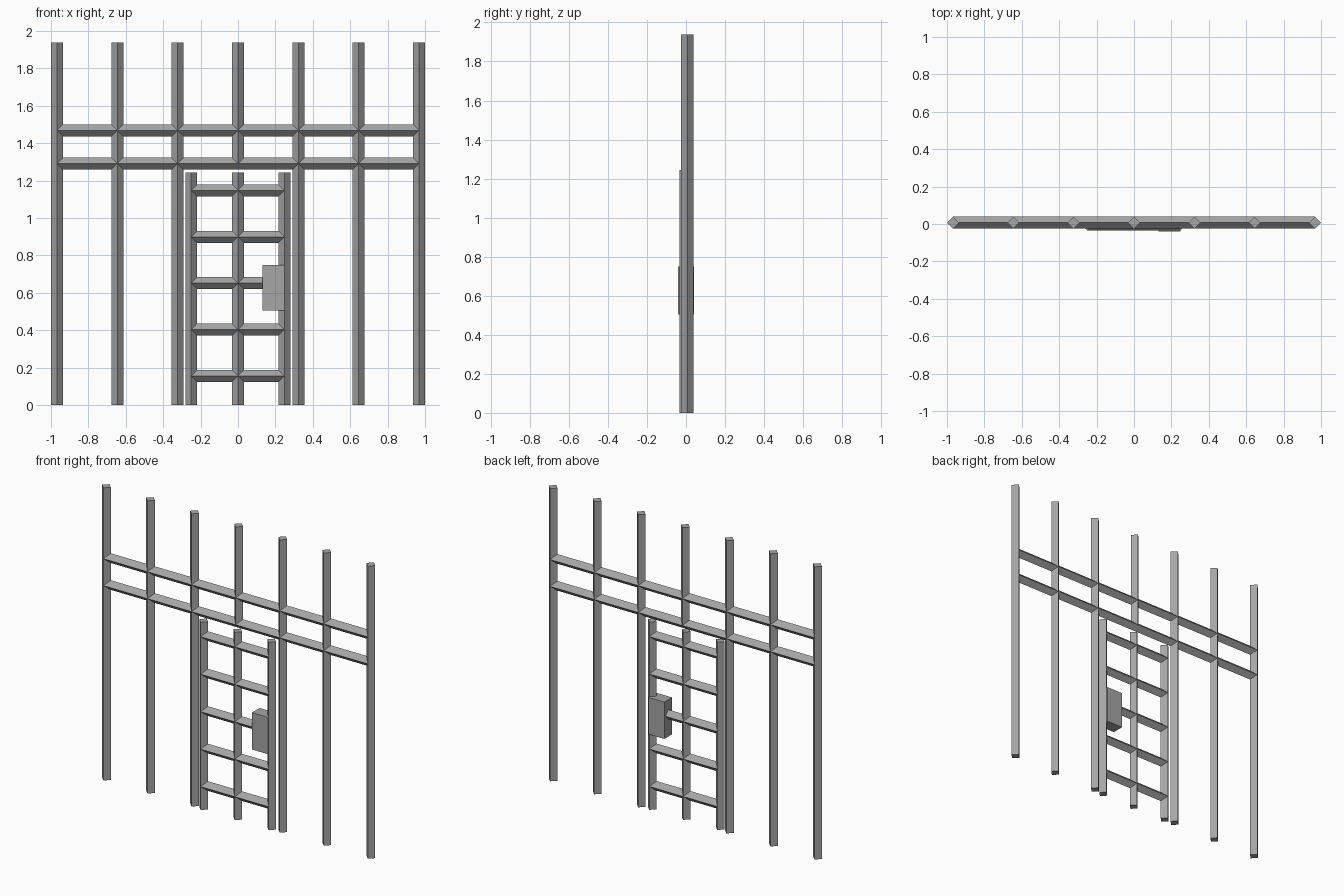
import bpy
import math
from mathutils import Vector

cube = bpy.data.objects.get("Cube")
if cube:
    bpy.data.objects.remove(cube, do_unlink=True)

steel = bpy.data.materials.new("grey steel")
steel.use_nodes = True
grey = (0.38, 0.38, 0.38, 1)
steel.diffuse_color = grey
steel.node_tree.nodes["Principled BSDF"].inputs["Base Color"].default_value = grey

RADIUS = 0.032
FRAME_Y, GATE_Y = 0.007, -0.002
TOP, GATE_TOP = 1.937, 1.243
RAILS = (1.468, 1.29)


def bar(name, start, end):
    """Square bar set on edge, running between two points."""
    a, b = Vector(start), Vector(end)
    bpy.ops.mesh.primitive_cylinder_add(vertices=4, radius=RADIUS, depth=(b - a).length,
                                        location=(a + b) / 2)
    ob = bpy.context.object
    if abs(b.x - a.x) > abs(b.z - a.z):
        ob.rotation_euler.y = math.pi / 2
    ob.name = name
    ob.data.materials.append(steel)
    return ob


# Fence posts; the middle one stands on the lower rail above the gate
spacing = 0.968 / 3
for i in range(-3, 4):
    x = i * spacing
    bottom = RAILS[1] if i == 0 else 0
    bar(f"fence_post_{i + 4}", (x, FRAME_Y, bottom), (x, FRAME_Y, TOP))

# Long horizontal rails
for name, z in zip(("upper_rail", "lower_rail"), RAILS):
    bar(name, (-0.968, FRAME_Y, z), (0.968, FRAME_Y, z))

# Gate uprights
for name, x in (("gate_right_post", -0.25), ("gate_middle_post", 0), ("gate_left_post", 0.248)):
    bar(name, (x, GATE_Y, 0), (x, GATE_Y, GATE_TOP))

# Gate crossbars
for i in range(5):
    z = 0.155 + i * 0.248
    bar(f"gate_crossbar_{i + 1}", (-0.25, GATE_Y, z), (0.248, GATE_Y, z))

# Lock case
bpy.ops.mesh.primitive_cube_add(size=1, location=(0.189, 0, 0.627))
lock = bpy.context.object
lock.name = "lock_case"
lock.scale = (0.118, 0.08, 0.244)
lock.data.materials.append(steel)
